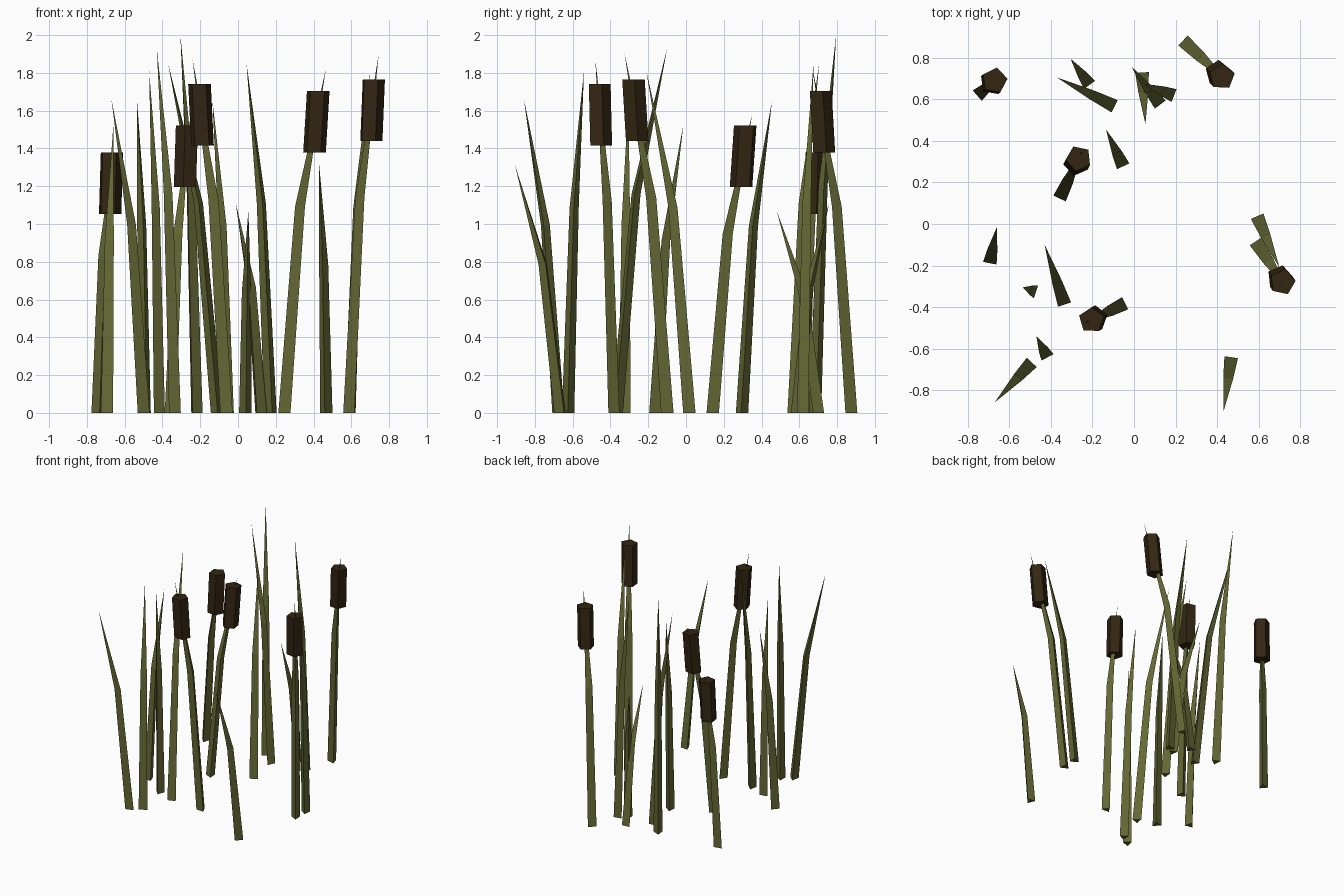
import bpy
import bmesh
from math import radians, cos, sin, atan2
from mathutils import Vector

if "Cube" in bpy.data.objects:
    bpy.data.objects.remove(bpy.data.objects["Cube"], do_unlink=True)


def make_material(name, rgb):
    mat = bpy.data.materials.new(name)
    mat.use_nodes = True
    color = (*rgb, 1)
    mat.diffuse_color = color
    mat.node_tree.nodes["Principled BSDF"].inputs["Base Color"].default_value = color
    return mat


GREEN = make_material("olive green", (0.13, 0.14, 0.035))
BROWN = make_material("dark brown", (0.033, 0.019, 0.006))


def ring(bm, center, radius, sides, angle):
    step = radians(360 / sides)
    return [bm.verts.new(center + radius * Vector((cos(angle + i * step), sin(angle + i * step), 0)))
            for i in range(sides)]


def bridge(bm, low, high):
    n = len(low)
    for i in range(n):
        j = (i + 1) % n
        bm.faces.new((low[i], low[j], high[j], high[i]))


def finish(bm, name, mat):
    bmesh.ops.recalc_face_normals(bm, faces=bm.faces)
    mesh = bpy.data.meshes.new(name)
    bm.to_mesh(mesh)
    bm.free()
    mesh.materials.append(mat)
    bpy.context.collection.objects.link(bpy.data.objects.new(name, mesh))


def bend_point(base, tip):
    p = base.lerp(tip, 0.38)
    p.z = tip.z * 0.6
    return p


# Three-sided leaf that leans, bends once and ends in a point
def add_blade(name, base, tip, bend_radius):
    bm = bmesh.new()
    lean = atan2(tip.y - base.y, tip.x - base.x)
    low = ring(bm, base, 0.038, 3, lean)
    mid = ring(bm, bend_point(base, tip), bend_radius, 3, lean)
    bridge(bm, low, mid)
    bm.faces.new(low[::-1])
    point = bm.verts.new(tip)
    for i in range(3):
        bm.faces.new((mid[i], mid[(i + 1) % 3], point))
    finish(bm, name, GREEN)


# Five-sided seed head threaded on the upper stem, tilted less than the stem
def add_head(name, base, tip, angle):
    bend = bend_point(base, tip)
    slope = (tip - bend) / (tip.z - bend.z)
    bottom = tip.z * 0.757
    half = 0.163
    center = bend + slope * (bottom + half - bend.z)
    shift = Vector((slope.x * 0.33, slope.y * 0.33, 1)) * half
    bm = bmesh.new()
    low = ring(bm, center - shift, 0.063, 5, radians(angle))
    high = ring(bm, center + shift, 0.063, 5, radians(angle))
    bridge(bm, low, high)
    bm.faces.new(low[::-1])
    bm.faces.new(high)
    finish(bm, name, BROWN)


# Stems with heads: base x, base y, tip x, tip y, height, head angle
STEMS = [
    (-0.74, 0.63, -0.66, 0.70, 1.39, 8),
    (0.25, 0.87, 0.465, 0.67, 1.82, 15),
    (-0.35, 0.14, -0.25, 0.35, 1.58, 42),
    (-0.06, -0.39, -0.24, -0.48, 1.87, 16),
    (0.595, -0.10, 0.745, -0.325, 1.90, 6),
]
for i, (bx, by, tx, ty, h, angle) in enumerate(STEMS, 1):
    base, tip = Vector((bx, by, 0)), Vector((tx, ty, h))
    add_blade(f"reed_stem_{i}", base, tip, 0.031)
    add_head(f"seed_head_{i}", base, tip, angle)

# Plain leaves: base x, base y, tip x, tip y, height
LEAVES = [
    (-0.11, 0.575, -0.37, 0.705, 1.85),
    (-0.225, 0.685, -0.305, 0.795, 2.0),
    (0.04, 0.71, 0.055, 0.48, 1.07),
    (0.115, 0.59, -0.012, 0.757, 1.11),
    (0.175, 0.625, 0.045, 0.675, 1.85),
    (-0.06, 0.295, -0.135, 0.455, 1.65),
    (-0.69, -0.17, -0.66, -0.015, 1.52),
    (-0.49, -0.32, -0.535, -0.305, 1.66),
    (-0.34, -0.37, -0.43, -0.10, 1.93),
    (-0.425, -0.625, -0.47, -0.54, 1.81),
    (-0.505, -0.68, -0.67, -0.858, 1.66),
    (0.465, -0.66, 0.43, -0.905, 1.31),
    (0.60, 0.02, 0.70, -0.21, 1.81),
]
for i, (bx, by, tx, ty, h) in enumerate(LEAVES, 1):
    add_blade(f"reed_leaf_{i}", Vector((bx, by, 0)), Vector((tx, ty, h)), 0.028)
